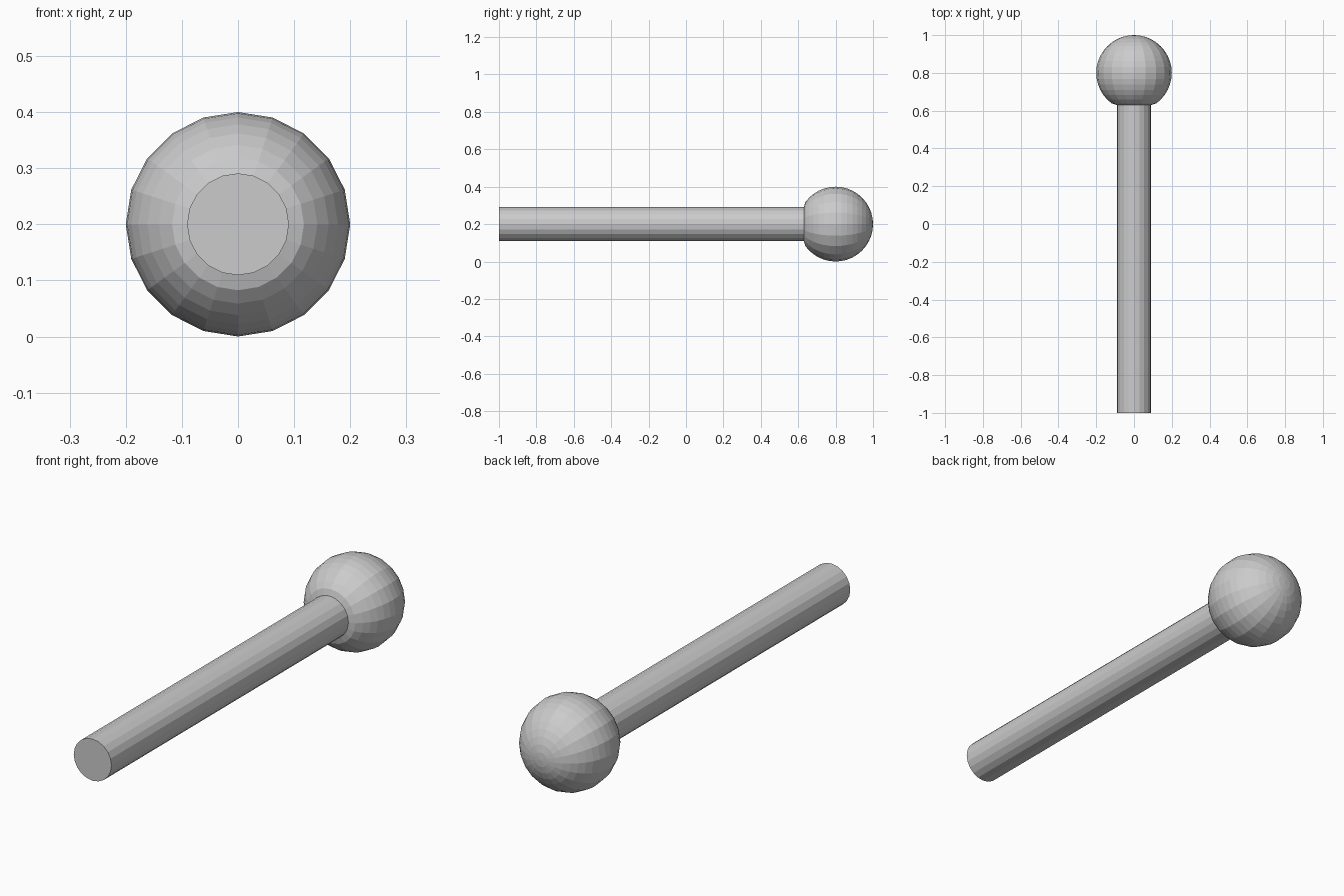
import bpy, bmesh
from math import radians, cos
from mathutils import Matrix, Vector

if "Cube" in bpy.data.objects:
    bpy.data.objects.remove(bpy.data.objects["Cube"])

R, STEP = 0.2, radians(9)      # ball radius, latitude step
BALL_Y, END_Y = 0.8, -1.0

bm = bmesh.new()
# Ball with its poles along the shaft axis
bmesh.ops.create_uvsphere(bm, u_segments=20, v_segments=20, radius=R)

# Open the front of the ball where the shaft joins (ring 3 stays)
cut = -R * cos(2.5 * STEP)
bmesh.ops.delete(bm, geom=[v for v in bm.verts if v.co.z < cut], context='VERTS')

# Shaft pulled from the open ring, closed by a flat end
rim = [e for e in bm.edges if e.is_boundary]
for v in {v for e in rim for v in e.verts}:
    v.co.z = 0.63 - BALL_Y
new = bmesh.ops.extrude_edge_only(bm, edges=rim)["geom"]
for v in new:
    if isinstance(v, bmesh.types.BMVert):
        v.co.z = END_Y - BALL_Y
bmesh.ops.holes_fill(bm, edges=[e for e in bm.edges if e.is_boundary], sides=0)

# Lay it along y: the ball's +z becomes +y
bm.transform(Matrix.Translation(Vector((0, BALL_Y, R))) @ Matrix.Rotation(radians(-90), 4, 'X'))
bmesh.ops.recalc_face_normals(bm, faces=bm.faces[:])

mesh = bpy.data.meshes.new("ball_ended_rod")
bm.to_mesh(mesh)
bm.free()
bpy.context.collection.objects.link(bpy.data.objects.new("ball_ended_rod", mesh))
